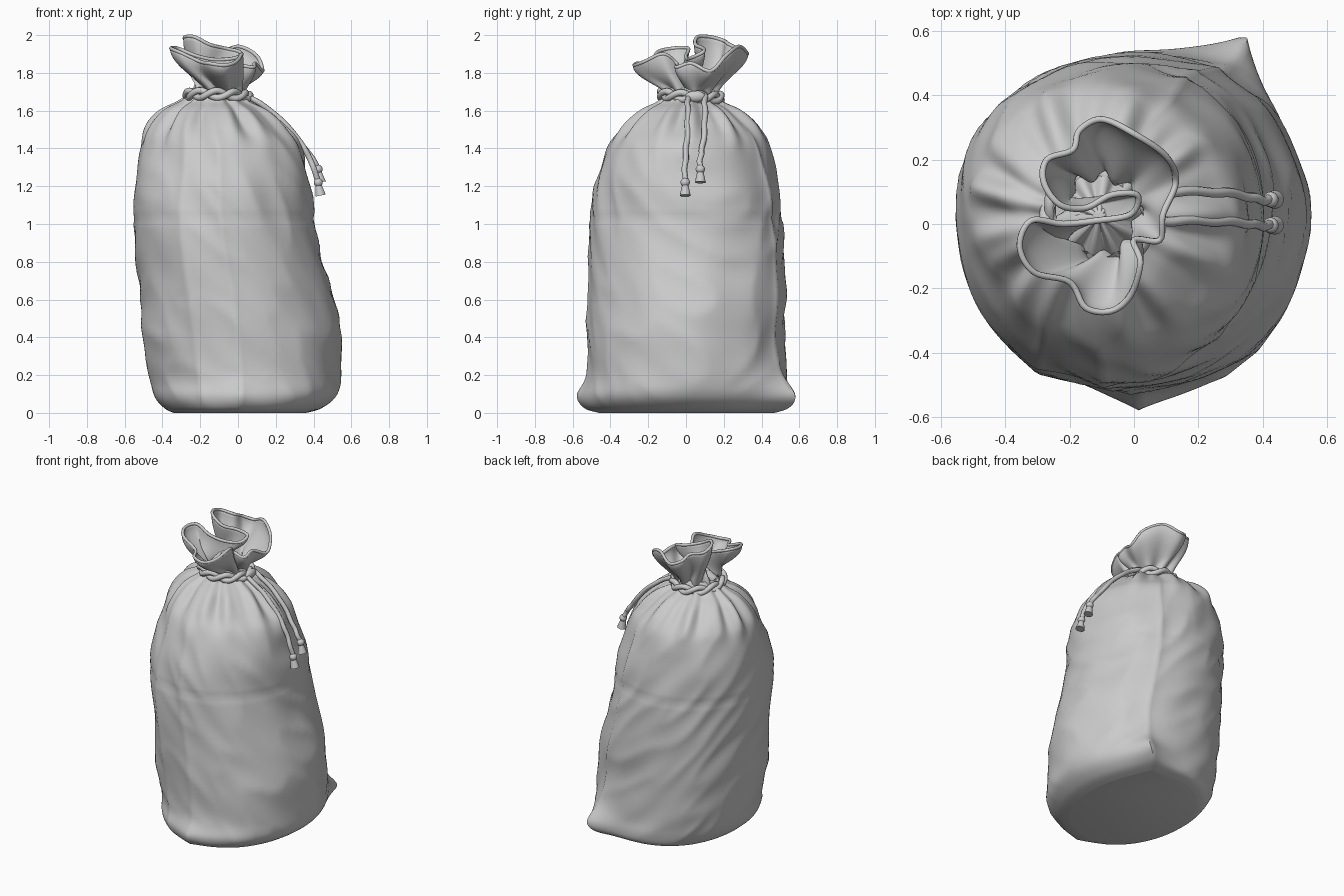
import bpy, bmesh, math
from mathutils import Vector, noise

old = bpy.data.objects.get("Cube")
if old:
    bpy.data.objects.remove(old, do_unlink=True)

cloth = bpy.data.materials.new("grey cloth")
cloth.use_nodes = True
GREY = (0.6, 0.6, 0.6, 1)
cloth.diffuse_color = GREY
cloth.node_tree.nodes["Principled BSDF"].inputs["Base Color"].default_value = GREY


def catmull(a, b, c, d, t):
    return [0.5 * (2 * q + (r - p) * t + (2 * p - 5 * q + 4 * r - s) * t * t
                   + (3 * q - p - 3 * r + s) * t ** 3) for p, q, r, s in zip(a, b, c, d)]


def spline(points, per, closed=False):
    n, out = len(points), []
    for i in range(n if closed else n - 1):
        quad = [points[(i + k) % n if closed else min(max(i + k, 0), n - 1)] for k in (-1, 0, 1, 2)]
        out += [catmull(*quad, j / per) for j in range(per)]
    return out if closed else out + [list(points[-1])]


def finish(obj):
    obj.data.materials.append(cloth)
    bpy.ops.object.select_all(action="DESELECT")
    obj.select_set(True)
    bpy.context.view_layer.objects.active = obj
    if obj.type == "MESH":
        bpy.ops.object.shade_smooth_by_angle(angle=math.radians(50))
    return obj


def loft(name, rings):
    bm = bmesh.new()
    loops = [[bm.verts.new(p) for p in ring] for ring in rings]
    for a, b in zip(loops, loops[1:]):
        for i in range(len(a)):
            j = (i + 1) % len(a)
            bm.faces.new((a[i], a[j], b[j], b[i]))
    bm.faces.new(loops[0][::-1])
    mesh = bpy.data.meshes.new(name)
    bm.to_mesh(mesh)
    bm.free()
    obj = bpy.data.objects.new(name, mesh)
    bpy.context.collection.objects.link(obj)
    return finish(obj)


def tube(name, points, radius, closed=False):
    curve = bpy.data.curves.new(name, "CURVE")
    curve.dimensions = "3D"
    curve.bevel_depth = radius
    curve.bevel_resolution = 2
    curve.use_fill_caps = True
    line = curve.splines.new("POLY")
    line.points.add(len(points) - 1)
    for p, co in zip(line.points, points):
        p.co = (*co, 1)
    line.use_cyclic_u = closed
    line.use_smooth = True
    obj = bpy.data.objects.new(name, curve)
    bpy.context.collection.objects.link(obj)
    finish(obj)


# Sack body: height, left and right limits, front and back limits
outline = [
    (0.0, -0.34, 0.36, -0.44, 0.45), (0.025, -0.39, 0.44, -0.51, 0.51),
    (0.09, -0.445, 0.515, -0.535, 0.53), (0.2, -0.475, 0.545, -0.505, 0.53),
    (0.4, -0.51, 0.545, -0.51, 0.525), (0.6, -0.52, 0.515, -0.505, 0.535),
    (0.8, -0.54, 0.455, -0.50, 0.525), (1.0, -0.55, 0.41, -0.495, 0.515),
    (1.2, -0.55, 0.39, -0.475, 0.50), (1.4, -0.52, 0.345, -0.41, 0.455),
    (1.5, -0.485, 0.27, -0.34, 0.40), (1.6, -0.40, 0.16, -0.23, 0.29),
    (1.65, -0.31, 0.06, -0.14, 0.19), (1.69, -0.26, 0.04, -0.12, 0.17),
    (1.72, -0.245, 0.025, -0.10, 0.15)]
SIDES = 192
# Seam directions in degrees, with ridge height and width
seams = [(-117, 0.014, 0.08), (-92, 0.016, 0.08), (62, 0.016, 0.07)]
corners = [(-92, 0.03, 0.2), (60, 0.13, 0.24)]


def bump(angle, degrees, width):
    gap = (angle - math.radians(degrees) + math.pi) % math.tau - math.pi
    return math.exp(-abs(gap) / width)


def hill(z, centre, width):
    return math.exp(-((z - centre) / width) ** 2)


def body_ring(z, x0, x1, y0, y1):
    ring = []
    for i in range(SIDES):
        a = math.tau * i / SIDES
        c, s = math.cos(a), math.sin(a)
        power = 0.95
        x = (x0 + x1) / 2 + (x1 - x0) / 2 * math.copysign(abs(c) ** power, c)
        y = (y0 + y1) / 2 + (y1 - y0) / 2 * math.copysign(abs(s) ** power, s)
        # Gathers below the neck
        ripple = math.sin(11 * a + 1.5 * math.sin(2 * a + 1)) + 0.5 * math.sin(19 * a + 2)
        push = 0.022 * ripple * hill(z, 1.56, 0.11)
        # Shoulders sit flatter along one diagonal
        push -= 0.04 * max(0, math.sin(2 * a)) * hill(z, 1.45, 0.26)
        # Slanted wrinkles and soft dents
        loose = min(1, z / 0.15) * max(0, min(1, (1.6 - z) / 0.3))
        dent = noise.noise(Vector((c * 1.8, s * 1.8, z * 2.6 + 4)))
        fold = noise.noise(Vector((c * 1.6 + 9, s * 1.6, z * 5 + 2.2 * c + s)))
        push += loose * (0.016 * dent + 0.022 * (0.3 - abs(fold)) - 0.004)
        # Seams, cross seam and bottom corners
        for deg, high, wide in seams:
            push += high * bump(a, deg, wide) * min(1, max(0, (1.6 - z) / 0.2)) * min(1, z / 0.1)
        push -= 0.005 * hill(z, 1.03, 0.012)
        for deg, high, wide in corners:
            push += high * bump(a, deg, wide) * hill(z, 0.07, 0.11)
        ring.append((x + c * push, y + s * push, max(z, 0)))
    return ring


loft("sack_body", [body_ring(*row) for row in spline(outline, 7)])

# Ruffled mouth: the rim winds in and out in deep folds
rim_points = [
    (0.13, 0.13, 1.81), (0.09, 0.03, 1.85), (0.08, -0.05, 1.83), (0.0, -0.05, 1.85),
    (0.02, -0.12, 1.90), (-0.01, -0.22, 1.86), (-0.07, -0.27, 1.84), (-0.15, -0.26, 1.85),
    (-0.20, -0.18, 1.86), (-0.31, -0.15, 1.91), (-0.355, -0.07, 1.93), (-0.32, 0.01, 1.93),
    (-0.22, 0.00, 1.89), (-0.12, 0.01, 1.87), (-0.01, 0.03, 1.88), (0.01, 0.09, 1.91),
    (-0.07, 0.09, 1.93), (-0.15, 0.05, 1.95), (-0.23, 0.06, 1.99), (-0.28, 0.13, 1.99),
    (-0.27, 0.20, 1.97), (-0.19, 0.23, 1.95), (-0.17, 0.29, 1.92), (-0.10, 0.325, 1.90),
    (0.00, 0.28, 1.94), (0.10, 0.21, 1.89)]
rim = spline(rim_points, 6, True)
count = len(rim)
NECK = Vector((-0.11, 0.025, 1.695))


def ruffle_ring(t):
    ring = []
    f = math.sin(t * math.pi / 2) ** 1.4
    for i, p in enumerate(rim):
        a = 0.45 - math.tau * i / count
        pleat = 0.018 * math.sin(10 * a) * (1 - t * t)
        out = Vector((math.cos(a), math.sin(a), 0))
        foot = NECK + out * 0.125
        top = Vector((p[0], p[1], foot.z))
        spot = foot.lerp(top, f) + out * pleat
        spot.z += (p[2] - foot.z) * t
        ring.append(spot)
    return ring


# The gathered cloth closes the mouth in the middle of the neck
throat = [NECK + (p - NECK) * 0.12 + Vector((0, 0, 0.11)) for p in ruffle_ring(0)]
ruffle = loft("ruffled_mouth", [throat] + [ruffle_ring(k / 12) for k in range(13)])
thick = ruffle.modifiers.new("thickness", "SOLIDIFY")
thick.thickness = 0.012
thick.offset = 0
tube("mouth_hem", rim, 0.01, True)

# Twisted drawstring around the neck
for k in range(2):
    coil = []
    for i in range(160):
        a = math.tau * i / 160
        w = 5 * a + math.pi * k
        r = 0.158 + 0.008 * math.cos(w)
        coil.append((NECK.x + r * math.cos(a), NECK.y + r * math.sin(a),
                     1.678 + 0.019 * math.sin(w) + 0.01 * math.cos(a + 2)))
    tube(f"neck_cord_{k + 1}", coil, 0.018, True)


def ball(name, place, size):
    bpy.ops.mesh.primitive_uv_sphere_add(segments=14, ring_count=8, location=place)
    obj = bpy.context.object
    obj.name = name
    obj.scale = size
    finish(obj)


# Hanging cord ends, each with a knot and a flared tassel
for side, start, end, drop in (("front", 0.01, -0.005, 0.0), ("back", 0.1, 0.075, 0.07)):
    path = [(0.04, start, 1.68), (0.13, start, 1.63), (0.25, start, 1.53),
            (0.345, (start + end) / 2, 1.41), (0.395, end, 1.31 + drop / 2), (0.425, end, 1.22 + drop)]
    path = spline(path, 8)
    for i, p in enumerate(path):
        p[1] += 0.003 * math.sin(i * 0.7)
    tube(f"{side}_cord", path, 0.015)
    tip = Vector(path[-1])
    ball(f"{side}_knot", tip, (0.024, 0.025, 0.024))
    bpy.ops.mesh.primitive_cone_add(vertices=14, radius1=0.029, radius2=0.016, depth=0.06,
                                    location=tip + Vector((0.006, 0, -0.04)), rotation=(0, -0.2, 0))
    bpy.context.object.name = f"{side}_tassel"
    finish(bpy.context.object)

# Knot joining the cords at the neck
ball("neck_knot", (0.06, 0.05, 1.675), (0.024, 0.055, 0.03))
